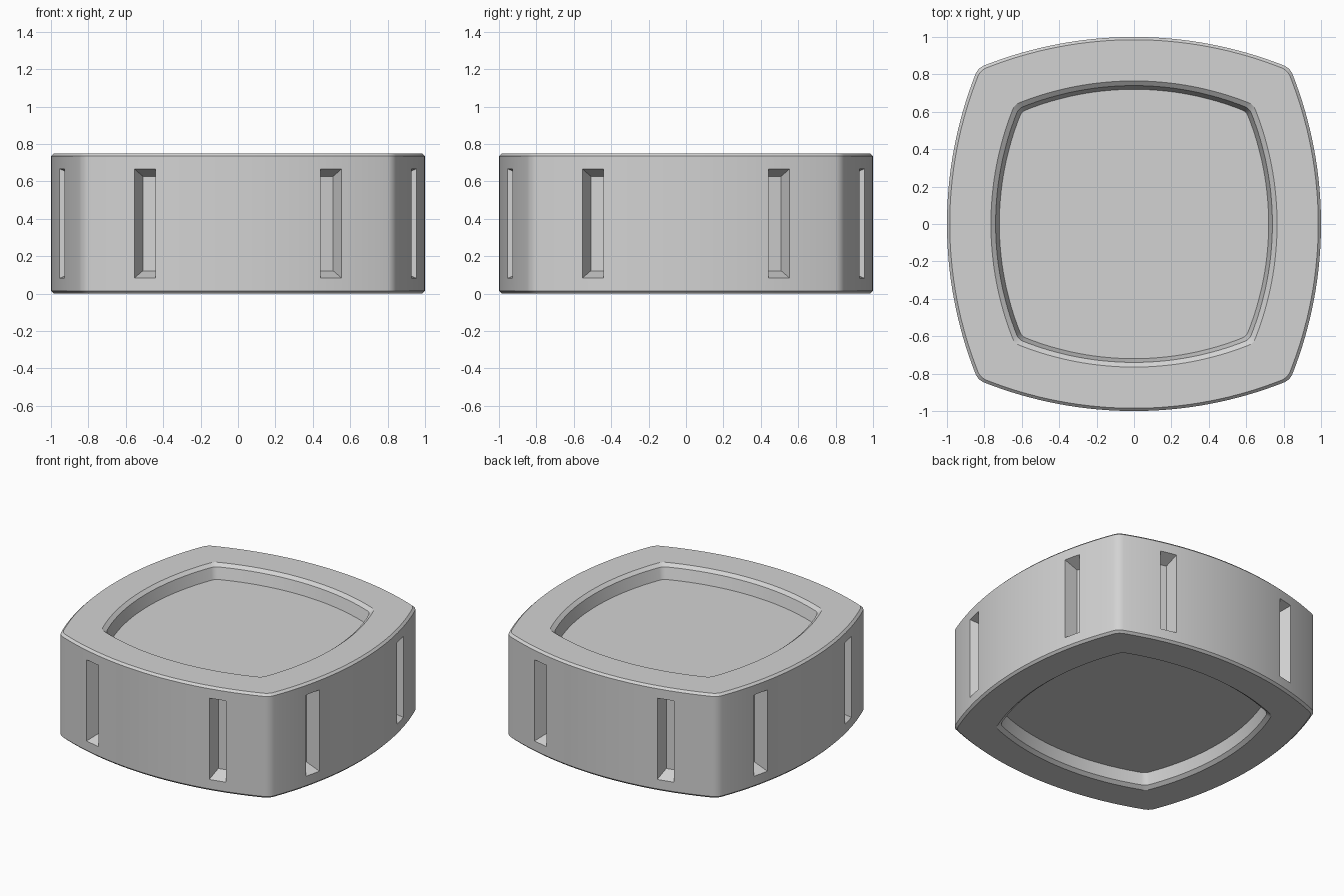
import bpy, bmesh, math
from mathutils import Matrix, Vector

cube = bpy.data.objects.get("Cube")
if cube:
    bpy.data.objects.remove(cube, do_unlink=True)

HEIGHT = 0.75
RADIUS = 2.18                    # radius of each bulging side
HALF = math.asin(0.8 / RADIUS)   # half angle of a side arc
SIDE_STEPS, CORNER_STEPS = 32, 8

grey = bpy.data.materials.new("light grey")
grey.use_nodes = True
grey.diffuse_color = (0.65, 0.65, 0.65, 1)
grey.node_tree.nodes["Principled BSDF"].inputs["Base Color"].default_value = (0.65, 0.65, 0.65, 1)


def make_object(name, bm):
    bmesh.ops.recalc_face_normals(bm, faces=bm.faces)
    mesh = bpy.data.meshes.new(name)
    bm.to_mesh(mesh)
    bm.free()
    mesh.materials.append(grey)
    obj = bpy.data.objects.new(name, mesh)
    bpy.context.collection.objects.link(obj)
    return obj


def outline():
    """Square with bulging sides and rounded corners, going clockwise."""
    end = Vector((math.sin(HALF), math.cos(HALF)))
    tip = Vector((0, 1 - RADIUS)) + RADIUS * end
    fillet = (tip.y - tip.x) / (end.y - end.x)
    centre = tip - fillet * end
    quarter = []
    for i in range(SIDE_STEPS + 1):
        a = HALF * (2 * i / SIDE_STEPS - 1)
        quarter.append(Vector((RADIUS * math.sin(a), 1 - RADIUS + RADIUS * math.cos(a))))
    for i in range(1, CORNER_STEPS):
        a = HALF + (math.pi / 2 - 2 * HALF) * i / CORNER_STEPS
        quarter.append(centre + fillet * Vector((math.sin(a), math.cos(a))))
    return [Matrix.Rotation(-k * math.pi / 2, 2) @ p for k in range(4) for p in quarter]


# Body: scaled outlines from the lower recess, around the wall, to the upper recess
half_profile = [(0.72, 0.10), (0.74, 0.02), (0.765, 0), (0.985, 0), (1, 0.015)]
profile = half_profile + [(s, HEIGHT - z) for s, z in reversed(half_profile)]
shape = outline()
bm = bmesh.new()
rings = [[bm.verts.new((p.x * s, p.y * s, z)) for p in shape] for s, z in profile]
for low, high in zip(rings, rings[1:]):
    for i in range(len(shape)):
        j = (i + 1) % len(shape)
        bm.faces.new((low[i], low[j], high[j], high[i]))
bm.faces.new(rings[0])
bm.faces.new(rings[-1])
body = make_object("body", bm)

# Slots: tapered pockets, two on each side, sunk along the surface normal
DEPTH, WIDTH, LENGTH = 0.10, 0.118, 0.585
SIDE_TAPER, END_TAPER = 0.024, 0.04
bm = bmesh.new()
for k in range(4):
    for side in (-1, 1):
        a = math.asin(side * 0.4975 / RADIUS)
        surface = Vector((RADIUS * math.sin(a), 1 - RADIUS + RADIUS * math.cos(a), HEIGHT / 2))
        place = (Matrix.Rotation(k * math.pi / 2, 4, 'Z')
                 @ Matrix.Translation(surface) @ Matrix.Rotation(-a, 4, 'Z'))
        loops = []
        for y in (-DEPTH, 0.03):
            w = WIDTH / 2 + SIDE_TAPER * y / DEPTH
            h = LENGTH / 2 + END_TAPER * y / DEPTH
            loops.append([bm.verts.new(place @ Vector((sx * w, y, sz * h)))
                          for sx, sz in ((-1, -1), (1, -1), (1, 1), (-1, 1))])
        inner, outer = loops
        bm.faces.new(inner)
        bm.faces.new(outer)
        for i in range(4):
            j = (i + 1) % 4
            bm.faces.new((inner[i], inner[j], outer[j], outer[i]))
cutter = make_object("slot_cutter", bm)
cutter.hide_render = True

cut = body.modifiers.new("slots", 'BOOLEAN')
cut.operation = 'DIFFERENCE'
cut.solver = 'EXACT'
cut.object = cutter
bpy.ops.object.select_all(action='DESELECT')
bpy.context.view_layer.objects.active = body
body.select_set(True)
bpy.ops.object.modifier_apply(modifier=cut.name)
bpy.data.objects.remove(cutter, do_unlink=True)

# Smooth curved walls, crisp edges
bpy.ops.object.shade_smooth_by_angle(angle=math.radians(25))
